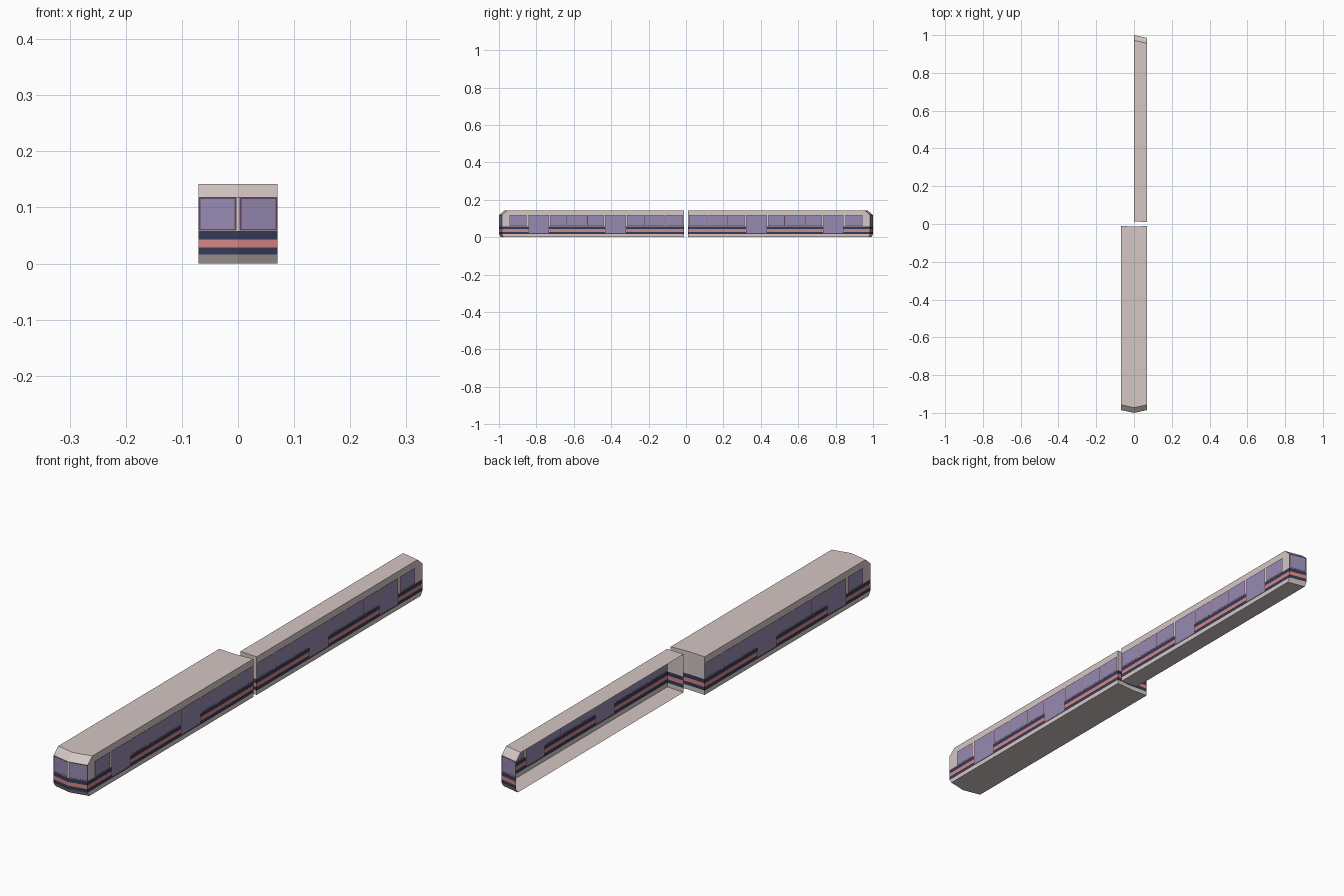
import bpy, bmesh
from mathutils import Vector

if "Cube" in bpy.data.objects:
    bpy.data.objects.remove(bpy.data.objects["Cube"])

# Palette (linear)
COLOURS = [("body_beige", (0.66, 0.57, 0.555)), ("window_lilac", (0.305, 0.254, 0.445)),
           ("frame_plum", (0.127, 0.061, 0.114)), ("stripe_navy", (0.034, 0.042, 0.098)),
           ("stripe_pink", (0.65, 0.235, 0.23))]
MATS = []
for name, rgb in COLOURS:
    m = bpy.data.materials.new(name)
    m.diffuse_color = (*rgb, 1)
    m.use_nodes = True
    m.node_tree.nodes["Principled BSDF"].inputs["Base Color"].default_value = m.diffuse_color
    MATS.append(m)
BODY, GLASS, FRAME, NAVY, PINK = range(5)

W, END = 0.07, -0.01
STRIPES = [(0.016, 0.029, NAVY), (0.029, 0.043, PINK), (0.043, 0.058, NAVY)]
WIN_Z, DOOR_Z, TOP_Z = 0.059, 0.019, 0.118
GAP, RIM = 0.002, 0.003

# Side openings along y: (start, end, sill height)
OPENINGS = [(-0.945, -0.85, WIN_Z), (-0.845, -0.73, DOOR_Z),
            (-0.73, -0.635, WIN_Z), (-0.635, -0.53, WIN_Z), (-0.53, -0.436, WIN_Z),
            (-0.436, -0.318, DOOR_Z),
            (-0.318, -0.218, WIN_Z), (-0.218, -0.112, WIN_Z), (-0.112, -0.013, WIN_Z)]


def cut(bm, pick, axis, values):
    """Slice only the picked faces at the given coordinates."""
    for v in values:
        co, no = Vector((0, 0, 0)), Vector((0, 0, 0))
        co[axis], no[axis] = v, 1
        faces = [f for f in bm.faces if pick(f)]
        geom = set(faces)
        for f in faces:
            geom.update(f.edges)
            geom.update(f.verts)
        bmesh.ops.bisect_plane(bm, geom=list(geom), dist=1e-5, plane_co=co, plane_no=no)


def opening_colour(u, z, u0, u1, z0):
    """Glass inside, rim around it, None outside the opening."""
    if not (u0 < u < u1 and z0 < z < TOP_Z):
        return None
    inside = u0 + RIM < u < u1 - RIM and z0 + RIM < z < TOP_Z - RIM
    return GLASS if inside else FRAME


def is_side(f):
    return f.normal.x > 0.9


def is_nose(f):
    return f.normal.y < -0.9 and f.calc_center_median().y < -0.9


def is_end(f):
    return f.normal.y > 0.9


def half_shell():
    """Half of one car, open along x = 0, nose towards -y."""
    bm = bmesh.new()
    rings = []
    for z, back in ((0, 0.010), (0.016, 0), (TOP_Z, 0), (0.142, 0.028)):
        pts = [(0, -1 + back), (W, -0.985 + back), (W, END), (0, END - 0.004)]
        rings.append([bm.verts.new((x, y, z)) for x, y in pts])
    for a, b in zip(rings, rings[1:]):
        for i in range(3):
            bm.faces.new((a[i], a[i + 1], b[i + 1], b[i]))
    bm.faces.new(rings[0][::-1])
    bm.faces.new(rings[-1])
    bm.normal_update()

    # Cut stripes, windows and doors into the walls
    levels = [0.029, 0.043, 0.058]
    sills = [s + d for s in (WIN_Z, DOOR_Z) for d in (0, RIM)] + [TOP_Z - RIM]
    cut(bm, lambda f: is_side(f) or is_nose(f) or is_end(f), 2, levels)
    cut(bm, lambda f: is_side(f) or is_nose(f), 2, sills)
    ys = set()
    for y0, y1, _ in OPENINGS:
        ys.update((y0 + GAP, y0 + GAP + RIM, y1 - GAP - RIM, y1 - GAP))
    cut(bm, is_side, 1, sorted(ys))
    cut(bm, is_nose, 0, (0.003, 0.003 + RIM, W - RIM))

    # Colour by position
    bm.normal_update()
    for f in bm.faces:
        c = f.calc_center_median()
        colour = None
        if is_side(f):
            for y0, y1, z0 in OPENINGS:
                hit = opening_colour(c.y, c.z, y0 + GAP, y1 - GAP, z0)
                if hit is not None:
                    colour = hit
        elif is_nose(f):
            colour = opening_colour(c.x, c.z, 0.003, W + 0.0001, WIN_Z)
        if colour is None and abs(f.normal.z) < 0.1:
            for z0, z1, s in STRIPES:
                if z0 < c.z < z1:
                    colour = s
        f.material_index = BODY if colour is None else colour
    return bm


def finish(bm, name):
    me = bpy.data.meshes.new(name)
    bm.to_mesh(me)
    bm.free()
    for m in MATS:
        me.materials.append(m)
    ob = bpy.data.objects.new(name, me)
    bpy.context.collection.objects.link(ob)
    return ob


# Front car: both halves
front = finish(half_shell(), "front_train_car")
mod = front.modifiers.new("mirror", 'MIRROR')
mod.use_axis = (True, False, False)
mod.merge_threshold = 0.0005

# Rear car: right half only, nose towards +y
bm = half_shell()
for v in bm.verts:
    v.co.y = -v.co.y
bmesh.ops.reverse_faces(bm, faces=bm.faces)
finish(bm, "rear_half_train_car")
